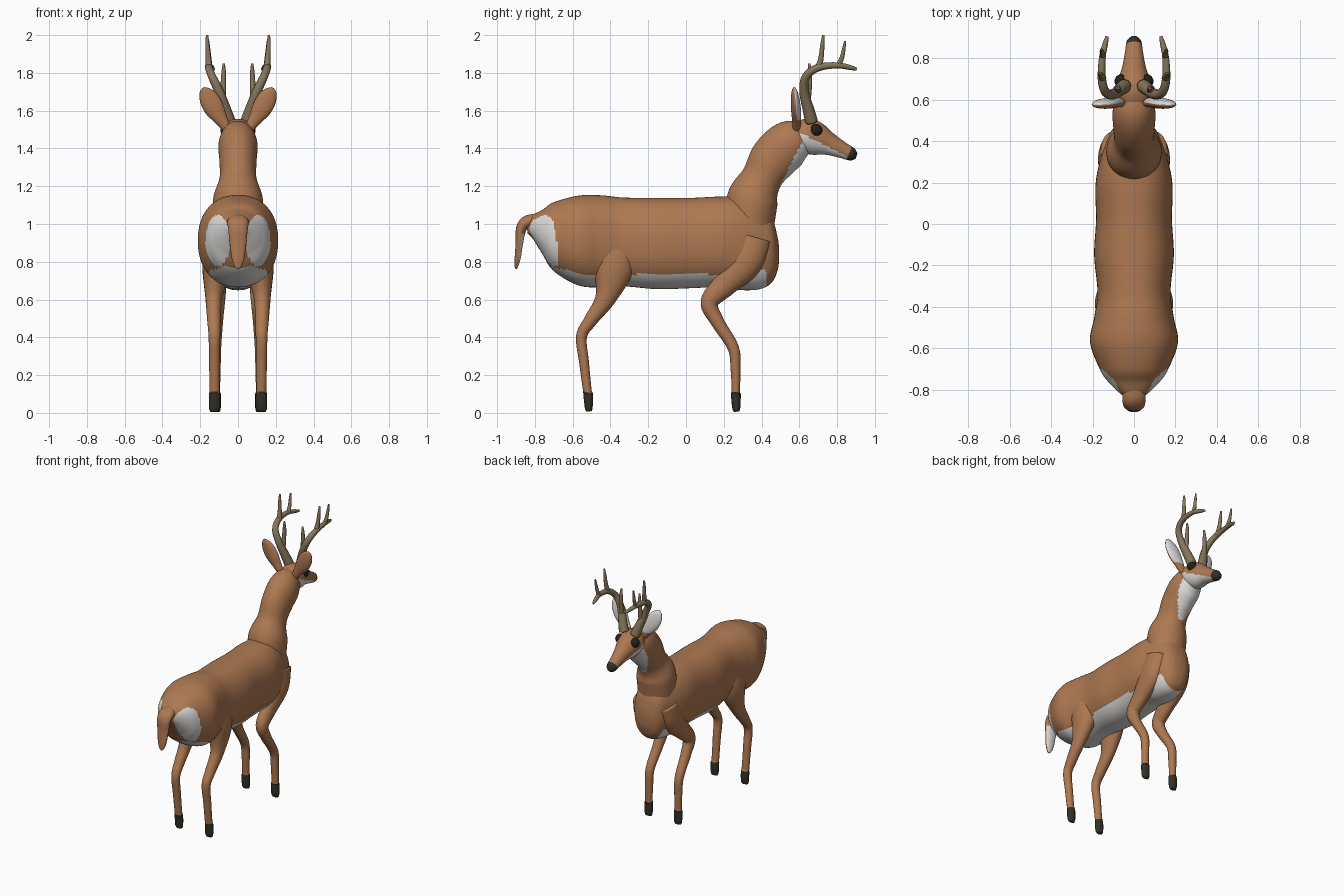
import bpy, bmesh, math
from mathutils import Vector, Matrix


def material(name, rgb):
    m = bpy.data.materials.new(name)
    m.diffuse_color = (*rgb, 1)
    return m


brown = material("brown_coat", (0.42, 0.19, 0.083))
white = material("white_fur", (0.72, 0.71, 0.69))
dark = material("dark_hoof", (0.032, 0.03, 0.02))
horn = material("antler_horn", (0.24, 0.18, 0.105))
eye_black = material("eye_black", (0.02, 0.014, 0.01))


def finish(name, bm, mats, rule=None, mirror=False):
    """Turn a bmesh into a smooth object; rule(centre, normal) picks the colour."""
    bmesh.ops.recalc_face_normals(bm, faces=bm.faces[:])
    bm.normal_update()
    for f in bm.faces:
        f.smooth = True
        if rule:
            f.material_index = rule(f.calc_center_median(), f.normal)
    me = bpy.data.meshes.new(name)
    bm.to_mesh(me)
    bm.free()
    for m in mats:
        me.materials.append(m)
    ob = bpy.data.objects.new(name, me)
    bpy.context.collection.objects.link(ob)
    if mirror:
        ob.modifiers.new("mirror", "MIRROR").use_mirror_merge = False
    return ob


def spline(rows, steps):
    """Catmull-Rom interpolation of rows of numbers."""
    p = [rows[0]] + rows + [rows[-1]]
    out = []
    for i in range(1, len(p) - 2):
        for k in range(steps):
            t = k / steps
            out.append([0.5 * (2 * b + (c - a) * t + (2 * a - 5 * b + 4 * c - d) * t * t
                               + (3 * b - a - 3 * c + d) * t ** 3)
                        for a, b, c, d in zip(*p[i - 1:i + 3])])
    return out + [list(rows[-1])]


def loft(name, rows, mats, rule=None, mirror=False, steps=8, sides=40, up=None, power=2.0):
    """Skin rows of (x, y, z, side radius, other radius) along a smooth path."""
    rows = spline(rows, steps)
    pts = [Vector(r[:3]) for r in rows]
    bm = bmesh.new()
    rings = []
    for i, r in enumerate(rows):
        t = (pts[min(i + 1, len(pts) - 1)] - pts[max(i - 1, 0)]).normalized()
        u = (Vector((1, 0, 0)) - t * t.x).normalized() if not up else Vector((1, 0, 0))
        v = Vector(up) if up else t.cross(u)
        ring = []
        for k in range(sides):
            a = 2 * math.pi * k / sides
            c, s = math.cos(a), math.sin(a)
            c = math.copysign(abs(c) ** (2 / power), c)
            s = math.copysign(abs(s) ** (2 / power), s)
            ring.append(bm.verts.new(pts[i] + u * c * max(r[3], .002) + v * s * max(r[4], .002)))
        rings.append(ring)
    for a, b in zip(rings, rings[1:]):
        for k in range(sides):
            j = (k + 1) % sides
            bm.faces.new((a[k], a[j], b[j], b[k]))
    bm.faces.new(rings[0])
    bm.faces.new(rings[-1])
    return finish(name, bm, mats, rule, mirror)


# Torso: y, bottom, top, half width
torso = [(-.84, .95, 1.03, .035), (-.81, .92, 1.05, .075), (-.76, .84, 1.075, .125),
         (-.70, .75, 1.115, .165), (-.57, .675, 1.15, .212), (-.45, .665, 1.152, .192),
         (-.33, .67, 1.14, .176), (-.15, .655, 1.138, .192), (.02, .66, 1.138, .183),
         (.18, .665, 1.145, .186), (.29, .65, 1.14, .168), (.39, .655, 1.10, .135),
         (.455, .69, 1.03, .105), (.485, .755, .93, .06), (.493, .81, .87, .015)]


def torso_colour(c, n):
    rump = ((abs(c.x) - .108) / .064) ** 2 + ((c.z - .91) / .137) ** 2 < 1 and c.y < -.68
    belly = -.72 < c.y < .43 and c.z < .735 + max(0, -.55 - c.y) * .25 + max(0, c.y - .2) * .08
    return 1 if rump or belly else 0


loft("torso", [(0, y, (a + b) / 2, w, (b - a) / 2) for y, a, b, w in torso],
     [brown, white], torso_colour, sides=72, steps=10, up=(0, 0, 1), power=2.25)

# Neck with white throat
loft("neck", [(0, .34, .98, .13, .125), (0, .352, 1.13, .132, .135), (0, .40, 1.24, .098, .108),
              (0, .46, 1.34, .099, .125), (0, .54, 1.42, .103, .125), (0, .61, 1.46, .08, .095),
              (0, .65, 1.475, .04, .05)], [brown, white],
     lambda c, n: int(c.z > 1.19 and c.y > .497 + (c.z - 1.2) * .5), sides=56)

# Head with white jaw and dark nose
loft("head", [(0, .55, 1.49, .04, .035), (0, .575, 1.485, .068, .06), (0, .63, 1.472, .087, .088),
              (0, .69, 1.45, .078, .088), (0, .76, 1.422, .056, .06), (0, .83, 1.39, .043, .043),
              (0, .88, 1.368, .035, .034), (0, .903, 1.36, .014, .014)], [brown, white, dark],
     lambda c, n: 2 if c.y > .873 - (1.40 - c.z) * .4 else
     int(c.z < 1.46 - (c.y - .65) * .5 and c.y > .6), sides=56)

# Tail, white underneath
loft("tail", [(0, -.78, 1.02, .05, .035), (0, -.84, 1.01, .056, .035), (0, -.872, .975, .052, .028),
              (0, -.882, .90, .044, .02), (0, -.891, .82, .034, .016), (0, -.898, .775, .018, .009),
              (0, -.899, .762, .005, .004)], [brown, white],
     lambda c, n: int(n.y > .6 and c.z < .95))


# Legs ending in dark hooves
def hoof(c, n):
    return int(c.z < .108)


loft("hind_leg", [(.10, -.40, .90, .07, .12), (.115, -.385, .77, .074, .11),
                  (.128, -.425, .61, .045, .056), (.127, -.505, .49, .036, .036),
                  (.125, -.553, .405, .031, .029), (.125, -.54, .27, .028, .026),
                  (.124, -.522, .115, .027, .023), (.124, -.518, .10, .03, .026),
                  (.124, -.515, .03, .03, .021), (.124, -.513, .008, .024, .014)],
     [brown, dark], hoof, True, steps=7, sides=24)
loft("front_leg", [(.10, .35, .93, .06, .10), (.108, .31, .80, .066, .095),
                   (.110, .205, .68, .05, .066), (.112, .125, .585, .043, .048),
                   (.115, .165, .485, .036, .036), (.12, .25, .345, .031, .03),
                   (.12, .262, .23, .028, .026), (.121, .264, .115, .026, .022),
                   (.121, .264, .10, .03, .026), (.121, .266, .03, .03, .022),
                   (.121, .268, .006, .024, .014)],
     [brown, dark], hoof, True, steps=7, sides=24)

# Ears: flattened, leaning outwards, white on the forward side
loft("ear", [(.055, .585, 1.50, .022, .02), (.09, .585, 1.555, .036, .024),
             (.125, .582, 1.61, .052, .026), (.155, .578, 1.665, .05, .022),
             (.176, .574, 1.705, .03, .014), (.183, .572, 1.722, .006, .005)],
     [brown, white], lambda c, n: int(n.y > .12 and c.z > 1.55), True, sides=32)

# Eyes
bm = bmesh.new()
bmesh.ops.create_uvsphere(bm, u_segments=20, v_segments=12, radius=.034,
                          matrix=Matrix.Translation((.06, .688, 1.496)))
finish("eye", bm, [eye_black], mirror=True)

# Antlers: curved beam plus three tines
antler = {
    "antler_beam": [(.045, .665, 1.54, .034), (.065, .65, 1.60, .031), (.10, .625, 1.70, .025),
                    (.137, .635, 1.78, .022), (.155, .70, 1.828, .02), (.153, .80, 1.84, .016),
                    (.138, .87, 1.828, .013), (.13, .903, 1.82, .008)],
    "brow_tine": [(.08, .642, 1.65, .018), (.078, .652, 1.73, .015), (.076, .655, 1.80, .012),
                  (.075, .652, 1.85, .006)],
    "rear_tine": [(.152, .70, 1.82, .019), (.157, .715, 1.88, .014), (.162, .722, 1.95, .011),
                  (.164, .727, 2.0, .006)],
    "front_tine": [(.15, .805, 1.835, .015), (.153, .825, 1.88, .012), (.156, .836, 1.93, .009),
                   (.157, .842, 1.968, .005)],
}
for part, rows in antler.items():
    loft(part, [r + (r[3],) for r in rows], [horn], None, True, steps=4, sides=12)
